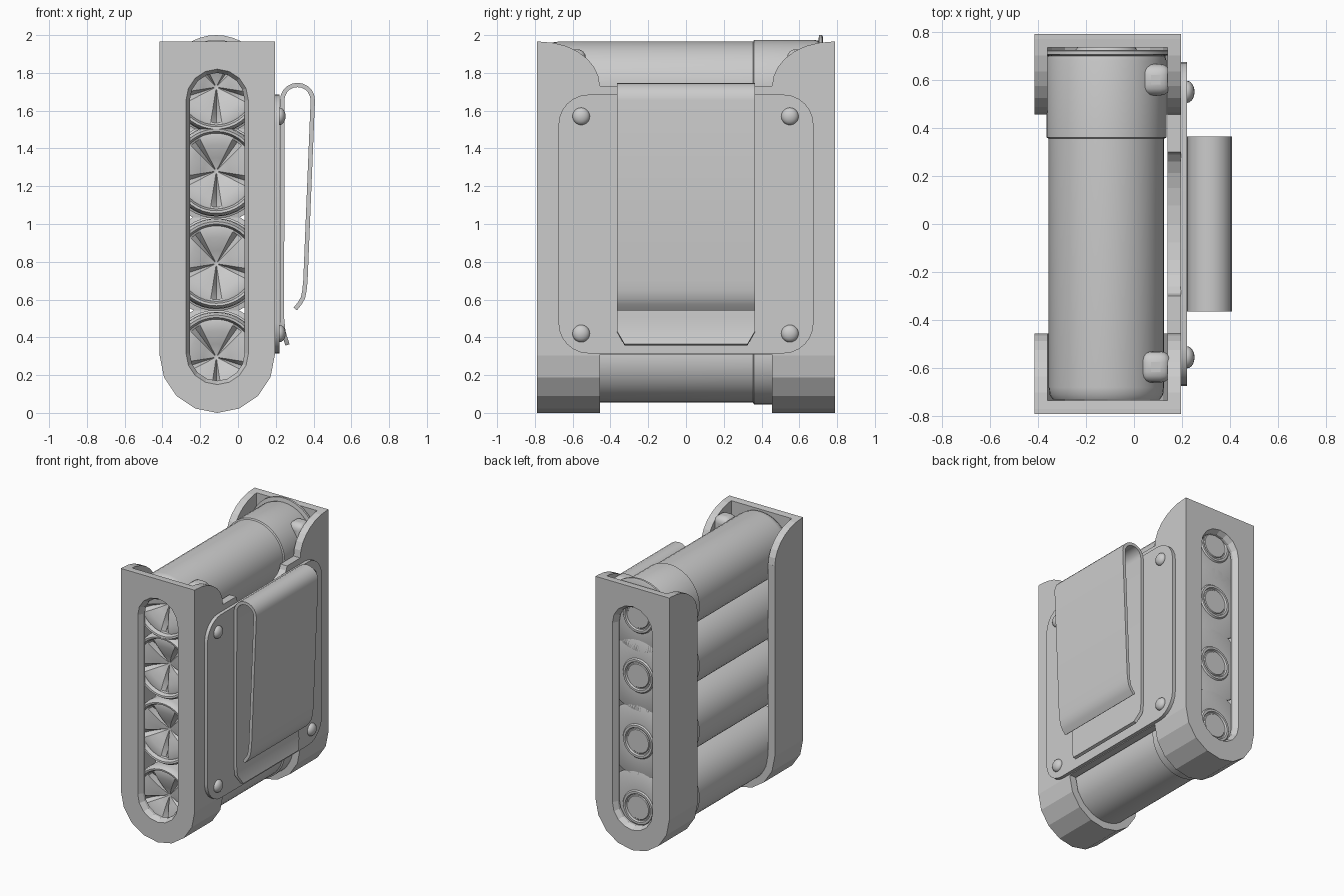
import bpy, bmesh
from math import sin, cos, pi, radians
from mathutils import Vector

if "Cube" in bpy.data.objects:
    bpy.data.objects.remove(bpy.data.objects["Cube"])

CX = -0.11  # centre line of the cartridges and end caps


def loft(name, rings, smooth=None):
    """Skin equal-length vertex rings and close both ends."""
    bm = bmesh.new()
    rows = [[bm.verts.new(p) for p in r] for r in rings]
    n = len(rows[0])
    for a, b in zip(rows, rows[1:]):
        for i in range(n):
            bm.faces.new((a[i], a[(i + 1) % n], b[(i + 1) % n], b[i]))
    bm.faces.new(rows[0])
    bm.faces.new(rows[-1])
    bmesh.ops.recalc_face_normals(bm, faces=bm.faces[:])
    me = bpy.data.meshes.new(name)
    bm.to_mesh(me)
    bm.free()
    ob = bpy.data.objects.new(name, me)
    bpy.context.collection.objects.link(ob)
    if smooth:
        shade(ob, smooth)
    return ob


def activate(ob):
    bpy.ops.object.select_all(action='DESELECT')
    ob.select_set(True)
    bpy.context.view_layer.objects.active = ob


def shade(ob, angle=35):
    activate(ob)
    bpy.ops.object.shade_smooth_by_angle(angle=radians(angle))


def cut(ob, cutter):
    m = ob.modifiers.new("cut", 'BOOLEAN')
    m.operation, m.solver, m.object = 'DIFFERENCE', 'EXACT', cutter
    activate(ob)
    bpy.ops.object.modifier_apply(modifier=m.name)
    bpy.data.objects.remove(cutter)


def arc(cx, cy, rx, ry, a0, a1, n):
    return [(cx + rx * cos(radians(a0 + (a1 - a0) * i / n)),
             cy + ry * sin(radians(a0 + (a1 - a0) * i / n))) for i in range(n + 1)]


def xz(pts, y):
    return [(p, y, q) for p, q in pts]


def yz(pts, x):
    return [(x, p, q) for p, q in pts]


def u_outline(r, top):
    return arc(CX, 0.305, r, r, 180, 360, 8) + [(CX + r, top), (CX - r, top)]


def slot(r):
    return arc(CX, 0.315, r, r, 180, 360, 8) + arc(CX, 1.655, r, r, 0, 180, 8)


# End caps: U-shaped tray, bevelled window, curved upper corners
cap = loft("end_caps", [xz(u_outline(0.305, 1.965), y) for y in (-0.79, -0.455)])
cut(cap, loft("c", [xz(u_outline(0.25, 2.2), y) for y in (-0.735, -0.3)]))
cut(cap, loft("c", [xz(slot(r), y) for r, y in
                    ((0.167, -0.80), (0.165, -0.789), (0.145, -0.755), (0.145, -0.70))]))
corner = arc(-0.77, 1.73, 0.314, 0.235, 90, 0, 7) + [(-0.3, 1.73), (-0.3, 2.2), (-0.77, 2.2)]
cut(cap, loft("c", [yz(corner, x) for x in (-0.6, 0.4)]))
m = cap.modifiers.new("mirror", 'MIRROR')
m.use_axis = (False, True, False)
activate(cap)
bpy.ops.object.modifier_apply(modifier="mirror")

# Side wall joining the caps, with a shallow dip in its top edge
wall = [(-0.456, 0.31), (0.456, 0.31), (0.456, 1.73)] + \
    arc(0, 1.73, 0.3, 0.12, 0, -180, 12) + [(-0.456, 1.73)]
loft("side_wall", [yz(wall, x) for x in (0.14, 0.195)])

# Rounded mounting plate for the clip
w, h, r = 0.675, 0.685, 0.16
plate = []
for i, (sy, sz) in enumerate(((1, 1), (-1, 1), (-1, -1), (1, -1))):
    plate += arc(sy * (w - r), 1.0 + sz * (h - r), r, r, i * 90, i * 90 + 90, 6)
loft("mounting_plate", [yz(plate, x) for x in (0.193, 0.22)], 30)

# Belt clip: bent strip, (x, z) path with half-widths
path = [(0.262, 0.36), (0.24, 0.43), (0.233, 0.5)] + \
    arc(0.315, 1.655, 0.081, 0.081, 180, 0, 10) + \
    [(0.357, 0.70), (0.352, 0.65), (0.344, 0.61), (0.327, 0.58), (0.303, 0.55)]
rings = []
for i, p in enumerate(path):
    a, b = Vector(path[max(i - 1, 0)]), Vector(path[min(i + 1, len(path) - 1)])
    t = (b - a).normalized() * 0.0115
    hw = 0.325 if i == 0 else 0.365
    q0, q1 = (p[0] - t.y, p[1] + t.x), (p[0] + t.y, p[1] - t.x)
    rings.append([(q0[0], -hw, q0[1]), (q0[0], hw, q0[1]),
                  (q1[0], hw, q1[1]), (q1[0], -hw, q1[1])])
loft("belt_clip", rings, 40)

# Rivets and retaining nubs
for y in (-0.555, 0.55):
    for z in (0.42, 1.57):
        bpy.ops.mesh.primitive_uv_sphere_add(segments=20, ring_count=10, location=(0.22, y, z))
        rivet = bpy.context.object
        rivet.name = "rivet"
        rivet.scale = (0.032, 0.046, 0.046)
        shade(rivet)
for y in (-0.595, 0.6):
    bpy.ops.mesh.primitive_cube_add(size=1, location=(0.09, y, 1.80))
    nub = bpy.context.object
    nub.name = "retaining_nub"
    nub.scale = (0.13, 0.13, 0.25)
    bpy.ops.object.transform_apply(location=False, scale=True)
    m = nub.modifiers.new("bevel", 'BEVEL')
    m.width, m.segments = 0.045, 4
    shade(nub)

# Cartridges: lathe profile (radius, y) from primer to crimped front
profile = [(0.085, 0.728), (0.09, 0.722), (0.098, 0.722), (0.104, 0.735), (0.12, 0.735),
           (0.128, 0.725), (0.265, 0.725), (0.275, 0.72), (0.275, 0.705), (0.245, 0.70),
           (0.25, 0.68), (0.25, 0.36), (0.24, 0.355), (0.24, -0.68), (0.236, -0.71),
           (0.223, -0.73), (0.21, -0.728), (0.2, -0.70)]
# Crimp rings: radius, y, fold depth
crimp = [(0.19, -0.70, 0.012), (0.14, -0.688, 0.035), (0.07, -0.668, 0.03), (0.012, -0.645, 0.004)]
N = 40
for k, z in enumerate((0.295, 0.79, 1.28, 1.725)):
    rings = []
    for rad, y, d in [(a, b, 0) for a, b in profile] + crimp:
        ring = []
        for j in range(N):
            t = 2 * pi * j / N - pi / 2
            fold = d if j % 8 == 0 else -0.25 * d * sin(pi * (j % 8) / 8)
            ring.append((CX - 0.005 + rad * cos(t), y + fold, z + rad * sin(t)))
        rings.append(ring)
    loft("cartridge_%d" % (k + 1), rings, 30)
